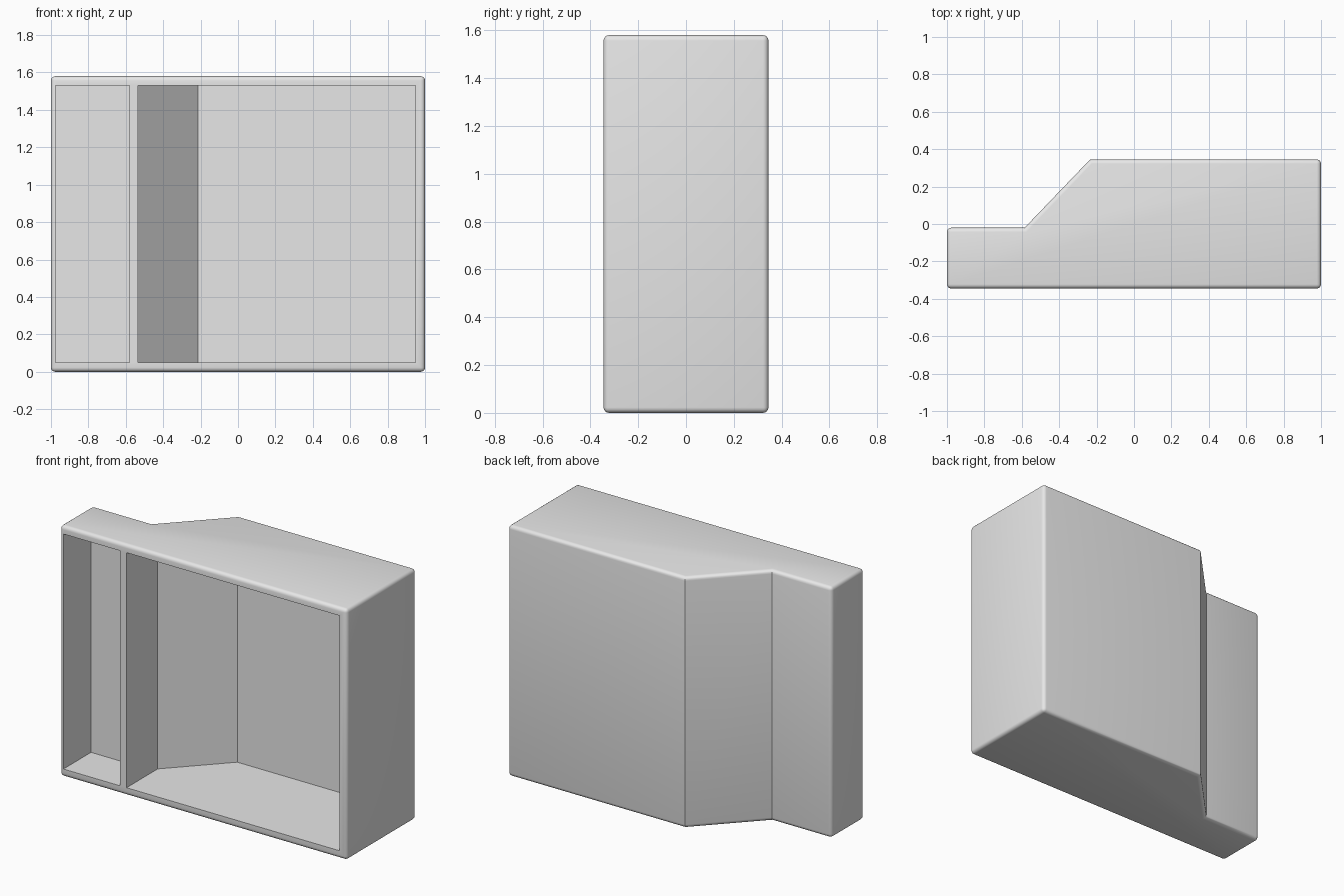
import bpy
import bmesh

cube = bpy.data.objects.get("Cube")
if cube:
    bpy.data.objects.remove(cube, do_unlink=True)

HEIGHT, BACK, FRONT = 1.58, 0.345, -0.345

grey = bpy.data.materials.new("plain grey")
grey.use_nodes = True
colour = (0.8, 0.8, 0.8, 1)
grey.diffuse_color = colour
grey.node_tree.nodes["Principled BSDF"].inputs["Base Color"].default_value = colour


def prism(name, plan, bottom, top):
    """Extrude a plan outline upwards into a solid."""
    bm = bmesh.new()
    base = bm.faces.new([bm.verts.new((x, y, bottom)) for x, y in plan])
    grown = bmesh.ops.extrude_face_region(bm, geom=[base])["geom"]
    verts = [v for v in grown if isinstance(v, bmesh.types.BMVert)]
    bmesh.ops.translate(bm, verts=verts, vec=(0, 0, top - bottom))
    bmesh.ops.recalc_face_normals(bm, faces=bm.faces)
    mesh = bpy.data.meshes.new(name)
    bm.to_mesh(mesh)
    bm.free()
    mesh.materials.append(grey)
    obj = bpy.data.objects.new(name, mesh)
    bpy.context.collection.objects.link(obj)
    return obj


# Outer case with a stepped, slanted back
case = prism("cabinet_case", [(-1, FRONT), (1, FRONT), (1, BACK), (-0.235, BACK),
                              (-0.585, -0.02), (-1, -0.02)], 0, HEIGHT)

# Rounded outer edges; the shallow bends of the back stay crisp
bevel = case.modifiers.new("rounded_edges", "BEVEL")
bevel.width = 0.023
bevel.segments = 4
bevel.limit_method = "ANGLE"
bevel.angle_limit = 1.05

# Two open compartments cut from the front
mouth = FRONT - 0.1
narrow = [(-0.975, mouth), (-0.58, mouth), (-0.58, -0.07), (-0.975, -0.07)]
wide = [(-0.535, mouth), (0.95, mouth), (0.95, 0.30), (-0.215, 0.30), (-0.535, -0.035)]
cutters = [prism("narrow_compartment_cutter", narrow, 0.05, 1.53),
           prism("wide_compartment_cutter", wide, 0.05, 1.53)]
for cutter in cutters:
    cut = case.modifiers.new(cutter.name, "BOOLEAN")
    cut.operation = "DIFFERENCE"
    cut.solver = "EXACT"
    cut.object = cutter
    cutter.hide_render = True

# Apply the cuts, then remove the cutters and smooth the rounded edges
bpy.ops.object.select_all(action="DESELECT")
case.select_set(True)
bpy.context.view_layer.objects.active = case
for name in [m.name for m in case.modifiers]:
    bpy.ops.object.modifier_apply(modifier=name)
for cutter in cutters:
    bpy.data.objects.remove(cutter, do_unlink=True)
bpy.ops.object.shade_smooth_by_angle(angle=0.52)
